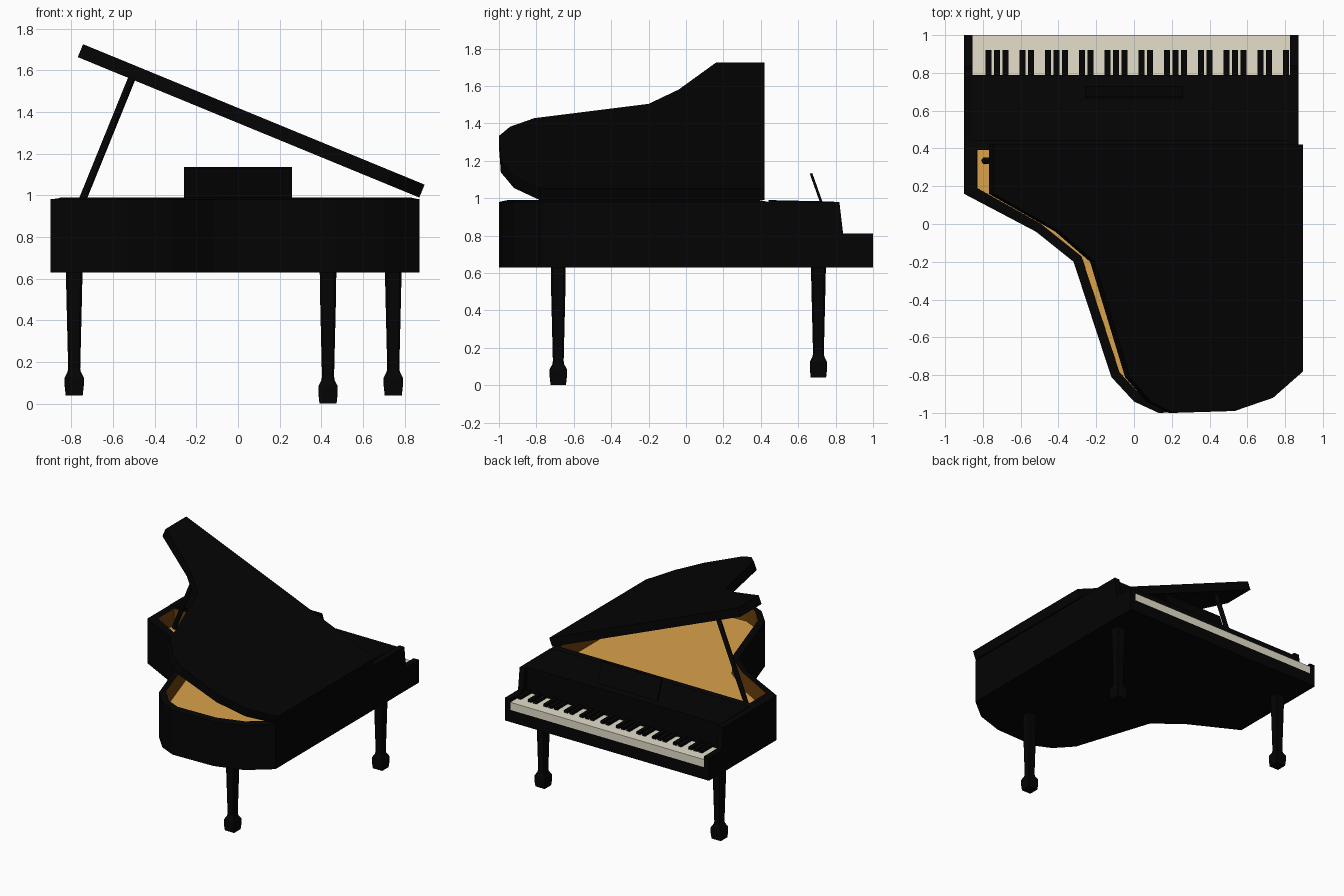
import bpy, bmesh, math
from mathutils import Matrix, Vector

cube = bpy.data.objects.get("Cube")
if cube:
    bpy.data.objects.remove(cube, do_unlink=True)


def material(name, rgb):
    m = bpy.data.materials.new(name)
    m.use_nodes = True
    m.diffuse_color = (*rgb, 1)
    m.node_tree.nodes["Principled BSDF"].inputs["Base Color"].default_value = (*rgb, 1)
    return m


BLACK = material("black lacquer", (0.0012, 0.0012, 0.0012))
GOLD = material("golden soundboard", (0.70, 0.36, 0.07))
BROWN = material("brown inner rim", (0.16, 0.052, 0.005))
CREAM = material("cream keys", (0.78, 0.74, 0.60))


def finish(name, bm, *mats):
    bmesh.ops.recalc_face_normals(bm, faces=bm.faces)
    mesh = bpy.data.meshes.new(name)
    bm.to_mesh(mesh)
    bm.free()
    for m in mats:
        mesh.materials.append(m)
    ob = bpy.data.objects.new(name, mesh)
    bpy.context.collection.objects.link(ob)
    return ob


def prism(points, offset):
    """Extrude a 3D polygon along offset; return the bmesh and its far cap."""
    bm = bmesh.new()
    base = bm.faces.new([bm.verts.new(p) for p in points])
    far = bmesh.ops.extrude_face_region(bm, geom=[base], use_keep_orig=True)["geom"]
    bmesh.ops.translate(bm, vec=offset, verts=[v for v in far if isinstance(v, bmesh.types.BMVert)])
    return bm, next(f for f in far if isinstance(f, bmesh.types.BMFace))


def box(name, lo, hi, mat):
    lo, hi = Vector(lo), Vector(hi)
    bm = bmesh.new()
    bmesh.ops.create_cube(bm, size=1)
    bmesh.ops.transform(bm, verts=bm.verts,
                        matrix=Matrix.Translation((lo + hi) / 2) @ Matrix.Diagonal((*(hi - lo), 1)))
    return finish(name, bm, mat)


def side_profile(name, yz, x0, x1):
    bm, _ = prism([(x0, y, z) for y, z in yz], (x1 - x0, 0, 0))
    return finish(name, bm, BLACK)


# Curved outline shared by the case and the lid
LEFT, RIGHT, BOTTOM = -0.9, 0.872, 0.63
CURVE = [(RIGHT, -0.78), (0.70, -0.92), (0.48, -0.99), (0.13, -1), (0, -0.94),
         (-0.12, -0.81), (-0.32, -0.2), (-0.52, -0.04), (LEFT, 0.16)]


def outline(back):
    return [(LEFT, back), (RIGHT, back)] + CURVE


# Case: rim with a sunken soundboard, rim thicker along the short straight side
bm, top = prism([(x, y, BOTTOM) for x, y in outline(0.44)], (0, 0, 0.35))
bmesh.ops.recalc_face_normals(bm, faces=bm.faces)
bmesh.ops.inset_region(bm, faces=[top], thickness=0.048, use_even_offset=True)
for v in top.verts:
    v.co.z = 0.99
    v.co.x = max(v.co.x, -0.83)
bmesh.ops.inset_region(bm, faces=[top], thickness=0.001, use_even_offset=True)
for v in top.verts:
    v.co.z = 0.86
for e in top.edges:
    for f in e.link_faces:
        f.material_index = 2
top.material_index = 1
finish("case", bm, BLACK, GOLD, BROWN)

# Keyboard end: deck with fallboard, and a cheek at each side
CHEEK = 0.045
side_profile("deck", [(0.44, BOTTOM), (1, BOTTOM), (1, 0.725), (0.79, 0.725),
                      (0.79, 0.982), (0.44, 0.99)], LEFT + CHEEK, RIGHT - CHEEK)
cheek = [(0.44, BOTTOM), (1, BOTTOM), (1, 0.81), (0.84, 0.81), (0.82, 0.98), (0.44, 0.982)]
side_profile("right_cheek", cheek, LEFT, LEFT + CHEEK)
side_profile("left_cheek", cheek, RIGHT - CHEEK, RIGHT)

# Keys
box("white_keys", (LEFT + CHEEK, 0.79, 0.725), (RIGHT - CHEEK, 1, 0.785), CREAM)
for i in range(36):
    if i % 7 in (0, 1, 2, 4, 5):
        x = -0.77 + i * 0.045
        box("black_key", (x - 0.015, 0.79, 0.785), (x + 0.015, 0.92, 0.805), BLACK)

# Music stand leaning away from the player
side_profile("music_stand", [(0.715, 0.98), (0.73, 0.98), (0.675, 1.135), (0.662, 1.13)], -0.26, 0.26)

# Lid, swung open about its long straight edge
bm, _ = prism([(x - RIGHT, y, 0) for x, y in outline(0.42)], (0, 0, 0.067))
bmesh.ops.transform(bm, verts=bm.verts, matrix=Matrix.Translation((0.87, 0, 0.989))
                    @ Matrix.Rotation(math.radians(22.35), 4, "Y"))
finish("lid", bm, BLACK)

# Round prop stick
foot, head = Vector((-0.79, 0.335, 0.87)), Vector((-0.508, 0.335, 1.565))
bm = bmesh.new()
bmesh.ops.create_cone(bm, cap_ends=True, segments=12, radius1=0.018, radius2=0.018,
                      depth=(head - foot).length)
bmesh.ops.transform(bm, verts=bm.verts, matrix=Matrix.Translation((foot + head) / 2)
                    @ (head - foot).to_track_quat("Z", "Y").to_matrix().to_4x4())
finish("lid_prop", bm, BLACK)


# Legs: tapered posts with chamfered corners on square feet
def leg(name, x, y, floor):
    # height, half width, share of each side left flat by the chamfer
    rings = [(0, 0.041, 0.95), (0.045, 0.046, 0.95), (0.085, 0.046, 0.95), (0.112, 0.032, 0.8),
             (0.13, 0.029, 0.75), (0.5, 0.038, 0.75), (BOTTOM - floor + 0.01, 0.040, 0.75)]
    bm = bmesh.new()
    loops = []
    for z, h, flat in rings:
        loop = []
        for k in range(4):
            turn = Matrix.Rotation(k * math.pi / 2, 3, "Z")
            for side in (-flat, flat):
                loop.append(bm.verts.new(turn @ Vector((h, h * side, 0)) + Vector((x, y, floor + z))))
        loops.append(loop)
    for a, b in zip(loops, loops[1:]):
        for k in range(8):
            n = (k + 1) % 8
            bm.faces.new((a[k], a[n], b[n], b[k]))
    bm.faces.new(loops[0])
    bm.faces.new(loops[-1])
    finish(name, bm, BLACK)


leg("right_keyboard_leg", -0.786, 0.708, 0.04)
leg("left_keyboard_leg", 0.745, 0.708, 0.04)
leg("tail_leg", 0.432, -0.683, 0)
